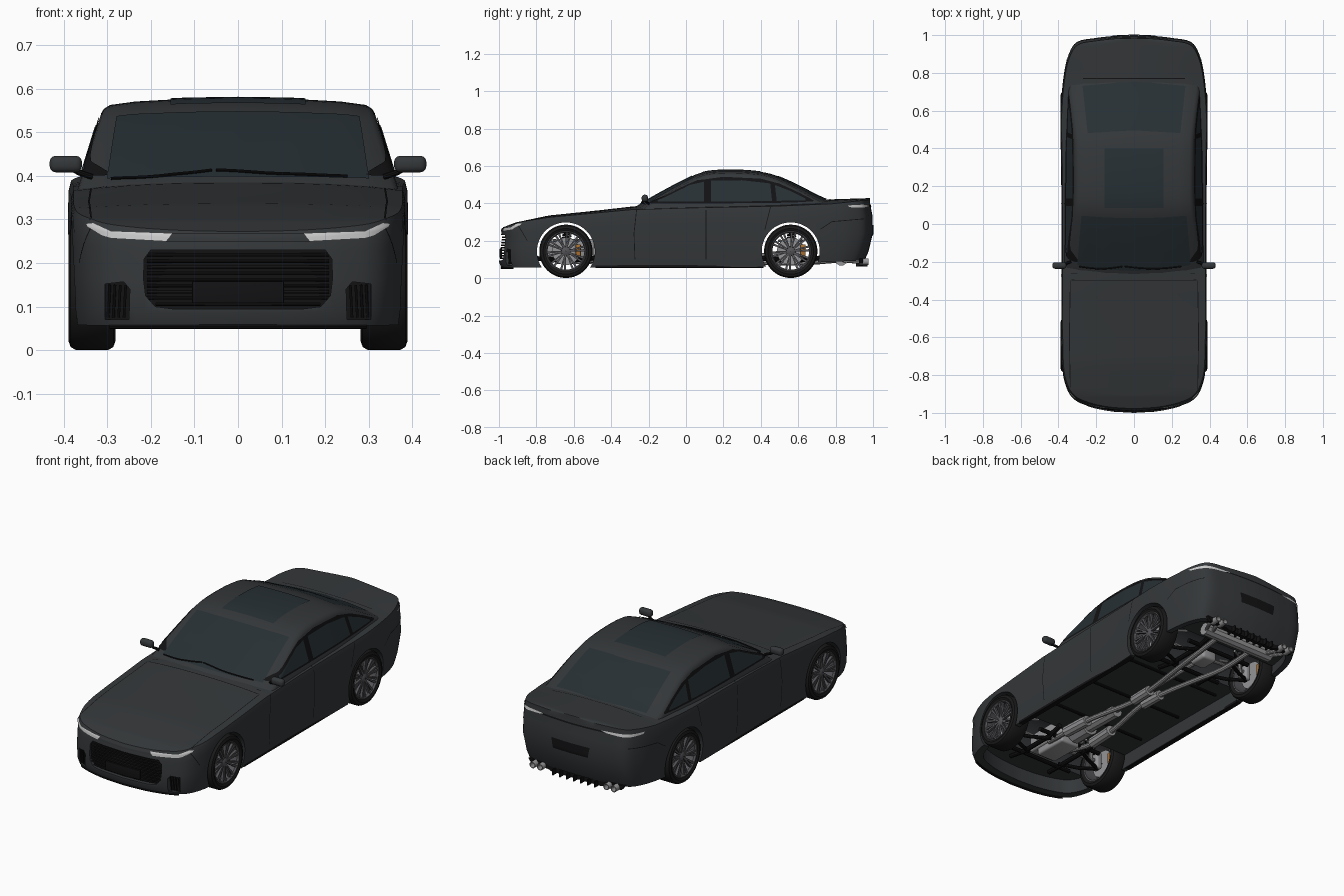
import bpy, bmesh, math
from mathutils import Vector, Matrix
from mathutils.bvhtree import BVHTree

if "Cube" in bpy.data.objects:
    bpy.data.objects.remove(bpy.data.objects["Cube"])

def mat(name, r, g, b):
    m = bpy.data.materials.new(name)
    m.diffuse_color = (r, g, b, 1)
    m.use_nodes = True
    m.node_tree.nodes["Principled BSDF"].inputs["Base Color"].default_value = m.diffuse_color
    return m
PAINT, GLASS = mat("paint", .034, .038, .041), mat("glass", .02, .029, .034)
BLACK, RUBBER = mat("black_trim", .006, .006, .007), mat("rubber", .01, .01, .011)
ALLOY, STEEL = mat("alloy", .09, .09, .1), mat("steel", .3, .3, .31)
LAMP, ORANGE = mat("lamp", .8, .82, .83), mat("caliper", .4, .16, .03)

def make(name, verts, faces, m):
    me = bpy.data.meshes.new(name)
    me.from_pydata([tuple(v) for v in verts], [], faces)
    bm = bmesh.new(); bm.from_mesh(me)
    bmesh.ops.recalc_face_normals(bm, faces=bm.faces)
    bm.to_mesh(me); bm.free()
    ob = bpy.data.objects.new(name, me)
    bpy.context.collection.objects.link(ob)
    me.materials.append(m)
    return ob

def lerp(tab, x):
    for (a, p), (b, q) in zip(tab, tab[1:]):
        if x <= b:
            return p + (q - p) * max(0, (x - a) / (b - a))
    return tab[-1][1]

def spline(pts, k=4):
    P = [Vector(p) for p in pts]
    P = [2 * P[0] - P[1]] + P + [2 * P[-1] - P[-2]]
    out = []
    for a, b, c, d in zip(P, P[1:], P[2:], P[3:]):
        for j in range(k):
            t = j / k
            out.append(.5 * (2*b + (c-a)*t + (2*a-5*b+4*c-d)*t*t + (3*b-a-3*c+d)*t**3))
    return out + [P[-2]]

def box(name, c, s, m, bevel=0):
    bm = bmesh.new()
    bmesh.ops.create_cube(bm, size=1, matrix=Matrix.Translation(c) @ Matrix.Diagonal((*s, 1)))
    if bevel:
        bmesh.ops.bevel(bm, geom=bm.edges[:], offset=bevel, segments=3, affect='EDGES', profile=.5)
    me = bpy.data.meshes.new(name); bm.to_mesh(me); bm.free()
    me.materials.append(m)
    ob = bpy.data.objects.new(name, me)
    bpy.context.collection.objects.link(ob)
    return ob

def tube(name, pts, r, m):
    cu = bpy.data.curves.new(name, 'CURVE')
    cu.dimensions, cu.bevel_depth, cu.bevel_resolution, cu.use_fill_caps = '3D', r, 3, True
    sp = cu.splines.new('POLY'); sp.points.add(len(pts) - 1)
    for p, q in zip(sp.points, pts):
        p.co = (*q, 1)
    cu.materials.append(m)
    ob = bpy.data.objects.new(name, cu)
    bpy.context.collection.objects.link(ob)

def prism(name, poly, y0, y1, m):
    n = len(poly)
    v = [(x, y, z) for y in (y0, y1) for x, z in poly]
    f = [tuple(range(n)), tuple(range(n, 2*n))] + [(i, (i+1) % n, n+(i+1) % n, n+i) for i in range(n)]
    return make(name, v, f, m)

def lathe(name, prof, c, m, side=1, n=48):
    v = [(c[0] + side*x, c[1] + r*math.cos(2*math.pi*i/n), c[2] + r*math.sin(2*math.pi*i/n)) for i in range(n) for x, r in prof]
    k = len(prof)
    f = [(i*k+j, i*k+(j+1) % k, (i+1) % n*k+(j+1) % k, (i+1) % n*k+j) for i in range(n) for j in range(k)]
    return make(name, v, f, m)

# lower body: stacked plan outlines, crowned deck, recessed floor
half = spline([(0, -1), (.12, -.992), (.2, -.978), (.255, -.962), (.305, -.94), (.34, -.905), (.364, -.85), (.379, -.77),
               (.384, -.6), (.384, -.3), (.384, 0), (.386, .3), (.39, .52), (.386, .65), (.37, .8), (.345, .9),
               (.3, .965), (.2, .985), (.1, .996), (0, 1)])
N = len(half); R = 2*N - 2
low = [(-1, .057), (.4, .06), (.75, .085), (1, .095)]
edge = [(-1, .272), (-.9, .302), (-.75, .325), (-.3, .366), (0, .375), (.5, .385), (.8, .398), (1, .42)]
crown = [(-1, .272), (-.93, .298), (-.75, .335), (-.5, .36), (-.25, .388), (.5, .412), (.75, .42), (1, .428)]
V, F = [], []
def ring(sx, sf, sr, zf):
    h = [(p.x*sx, p.y*(sf if p.y < 0 else sr), zf(p.y)) for p in half]
    V.extend(h + [(-x, y, z) for x, y, z in h[-2:0:-1]])
ring(.9, .94, .93, lambda y: .135)
ring(.9, .94, .93, lambda y: lerp(low, y))
for t, sx, sf, sr in [(0, .975, .988, .955), (.14, .988, 1, .975), (.45, 1, .997, 1), (.75, 1, .99, .996), (.93, .997, .985, .985), (1, .983, .978, .985)]:
    ring(sx, sf, sr, lambda y: lerp(low, y) + t*(lerp(edge, y) - lerp(low, y)))
for k in range(7):
    F += [(k*R+i, k*R+(i+1) % R, (k+1)*R+(i+1) % R, (k+1)*R+i) for i in range(R)]
F.append(tuple(range(R)))
T, rows = 7*R, []
for i in range(N):
    if i in (0, N-1):
        rows.append([T+i]*13); continue
    x, y, z = V[T+i]; row = [T+i]
    for j in range(1, 12):
        f = 1 - j/6
        row.append(len(V))
        V.append((x*f, y, z + (lerp(crown, half[i].y) - z)*(1 - abs(f)**2.5)))
    rows.append(row + [T+R-i])
for a, b in zip(rows, rows[1:]):
    F += [tuple(dict.fromkeys((a[j], a[j+1], b[j+1], b[j]))) for j in range(12)]
body = make("lower_body", V, F, PAINT)

# cabin: cross-sections along y
V, F = [], []
secs = spline([(-.285, .372), (-.24, .4), (-.1, .478), (0, .53), (.06, .557), (.12, .572), (.2, .578), (.3, .577), (.4, .568), (.48, .549), (.6, .496), (.7, .444), (.8, .4)], 3)
for y, z in secs:
    side = lambda q: (.352 - (q-.42)*.31) * lerp([(.35, 1), (.8, .96)], y)
    w = side(z-.035)
    h = [(side(.33), .33), (w, z-.035), (w-.006, z-.025), (w-.02, z-.016), (w*.75, z-.008), (w*.4, z-.002), (0, z)]
    h += [(-a, b) for a, b in h[-2::-1]]
    bow = lerp([(-.25, .03), (.08, .012), (.2, 0), (.4, -.005), (.8, -.03)], y)
    V += [(a, y + bow*(a/.35)**2, b) for a, b in h]
for i in range(len(secs)-1):
    F += [(i*13+j, i*13+(j+1) % 13, (i+1)*13+(j+1) % 13, (i+1)*13+j) for j in range(13)]
F += [tuple(range(13)), tuple(range(len(V)-13, len(V)))]
cabin = make("cabin", V, F, PAINT)

bm = bmesh.new(); bm.from_mesh(body.data); bm.from_mesh(cabin.data)
tree = BVHTree.FromBMesh(bm); bm.free()
def hit(a, b, axis, off):
    o, d = {'front': ((a, -2, b), (0, 1, 0)), 'rear': ((a, 2, b), (0, -1, 0)),
            'side': ((2, a, b), (-1, 0, 0)), 'top': ((a, b, 2), (0, 0, -1))}[axis]
    p, n, _, _ = tree.ray_cast(Vector(o), Vector(d))
    if p is None:
        p, n, _, _ = tree.find_nearest(Vector(o) + Vector(d)*1.1)
    return p + n*off*(-1 if n.dot(Vector(d)) > 0 else 1)

# panels laid onto the body surface between two polylines
def panel(name, A, B, axis, m, off=.003, k=10, rows=8, mirror=False):
    A, B = [[Vector(p).lerp(Vector(q), j/k) for p, q in zip(L, L[1:]) for j in range(k)] + [Vector(L[-1])] for L in (A, B)]
    n = len(A)
    v = [hit(*a.lerp(b, r/rows), axis, off) for r in range(rows+1) for a, b in zip(A, B)]
    f = [(r*n+i, r*n+i+1, (r+1)*n+i+1, (r+1)*n+i) for r in range(rows) for i in range(n-1)]
    if mirror:
        c = len(v)
        v += [(-p.x, p.y, p.z) for p in v]
        f += [tuple(c+i for i in reversed(q)) for q in f]
    return make(name, v, f, m)
def seam(name, pts, axis, shift, mirror=True):
    panel(name, pts, [(a+shift[0], b+shift[1]) for a, b in pts], axis, BLACK, .0015, 12, 1, mirror)

# glazing
panel("windshield", [(-.3, -.215), (-.15, -.24), (0, -.247), (.15, -.24), (.3, -.215)],
      [(-.278, .045), (-.14, .035), (0, .032), (.14, .035), (.278, .045)], 'top', GLASS, rows=16)
panel("rear_window", [(-.245, .48), (0, .495), (.245, .48)], [(-.272, .73), (0, .755), (.272, .73)], 'top', GLASS, rows=16)
panel("sunroof", [(-.155, .085), (.155, .085)], [(-.155, .4), (.155, .4)], 'top', GLASS, k=16, rows=16)
panel("side_window_trim", [(-.2, .402), (-.1, .445), (0, .497), (.06, .522), (.2, .541), (.4, .531), (.5, .504), (.6, .458), (.68, .416)],
      [(-.2, .398), (-.1, .398), (0, .398), (.06, .398), (.2, .399), (.4, .401), (.5, .402), (.6, .405), (.68, .41)], 'side', BLACK, mirror=True)
for nm, A, B in [("front_side_window", [(-.15, .413), (-.08, .445), (.02, .497), (.095, .514)], [(-.15, .407), (-.08, .407), (.02, .407), (.095, .407)]),
                 ("rear_side_window", [(.135, .52), (.3, .522), (.45, .505)], [(.135, .408), (.3, .409), (.46, .411)]),
                 ("quarter_window", [(.475, .497), (.56, .464), (.64, .424)], [(.485, .412), (.56, .413), (.64, .415)])]:
    panel(nm, A, B, 'side', GLASS, .005, mirror=True)

# panel gaps
seam("front_door_gap", [(-.265, .375), (-.28, .24), (-.275, .1)], 'side', (.004, 0))
seam("middle_door_gap", [(.105, .385), (.105, .1)], 'side', (.004, 0))
seam("rear_door_gap", [(.45, .38), (.42, .26)], 'side', (.004, 0))
seam("rear_bumper_gap", [(.72, .26), (.78, .3), (.95, .315)], 'side', (0, .004))
seam("front_bumper_gap", [(-.9, .285), (-.85, .2)], 'side', (.004, 0))
seam("hood_side_gap", [(.335, -.88), (.34, -.6), (.335, -.3)], 'top', (.004, 0))
seam("hood_rear_gap", [(-.33, -.3), (.33, -.3)], 'top', (0, .005), False)
seam("trunk_gap", [(-.27, .768), (.27, .768)], 'top', (0, .004), False)

# lamps and rear plate recess
panel("headlamp", [(.347, .289), (.33, .291), (.29, .272), (.15, .267)], [(.343, .283), (.31, .262), (.29, .256), (.165, .249)], 'front', LAMP, .004, mirror=True)
panel("nose_trim", [(-.15, .267), (.15, .267)], [(-.165, .249), (.165, .249)], 'front', PAINT, .004, 20)
panel("tail_lamp", [(.352, .388), (.31, .393), (.17, .39)], [(.35, .379), (.31, .376), (.2, .382)], 'rear', LAMP, .004, mirror=True)
panel("tail_trim", [(-.18, .39), (.18, .39)], [(-.2, .382), (.2, .382)], 'rear', BLACK, .003, 20, 2)
panel("rear_plate_panel", [(-.115, .285), (.115, .285)], [(-.105, .23), (.105, .23)], 'rear', BLACK, .003, 16)

# cut grille, intakes and wheel arches
grille = [(s*x, z) for s, pts in ((1, [(.15, .095), (.19, .1), (.212, .125), (.217, .165), (.215, .21), (.2, .23)]),
                                  (-1, [(.2, .23), (.215, .21), (.217, .165), (.212, .125), (.19, .1), (.15, .095)])) for x, z in pts]
vent = [(.25, .07), (.305, .07), (.305, .152), (.262, .157), (.248, .14)]
cutters = [prism("cut", grille, -1.1, -.955, BLACK)]
cutters += [prism("cut", [(s*x, z) for x, z in vent], -1.1, -.925, BLACK) for s in (1, -1)]
cutters += [lathe("cut", [(-.6, .001), (-.6, .155), (.6, .155), (.6, .001)], (0, y, .143), BLACK, 1, 64) for y in (-.642, .56)]
for c in cutters:
    c.hide_render = True
    md = body.modifiers.new("cut", 'BOOLEAN')
    md.object, md.operation, md.solver = c, 'DIFFERENCE', 'EXACT'
    bpy.context.view_layer.objects.active = body
    bpy.ops.object.modifier_apply(modifier=md.name)
    bpy.data.objects.remove(c)
prism("grille_back", grille, -.958, -.945, BLACK)
for i in range(9):
    z = .106 + i*.0142
    w = .19 if i == 0 else .21
    tube("grille_slat", [hit(w*j/10, z, 'front', -.009) for j in range(-10, 11)], .0042, RUBBER)
box("front_plate", (0, -.99, .133), (.21, .012, .05), BLACK, .002)
for s in (1, -1):
    prism("intake_back", [(s*x, z) for x, z in vent], -.928, -.915, BLACK)
    for i in range(4):
        x = .26 + i*.0125
        tube("intake_fin", [(s*p.x, p.y, p.z) for p in (hit(x+.004, .073, 'front', -.007), hit(x, .15, 'front', -.007))], .003, RUBBER)
tube("front_lip", [(p.x*k*.96, p.y*.985, .054) for k in (1, -1) for p in (half[16::-1] if k == 1 else half[1:17])], .006, BLACK)

# mirrors, wipers, sills
for s in (1, -1):
    box("door_mirror", (s*.395, -.22, .427), (.074, .034, .038), PAINT, .014)
    tube("mirror_stalk", [(s*.335, -.2, .398), (s*.365, -.212, .408), (s*.385, -.215, .42)], .007, BLACK)
    box("side_sill", (s*.362, -.035, .063), (.028, .9, .016), BLACK, .003)
for a, b in ((-.29, -.06), (-.05, .25)):
    tube("wiper", [hit(a+(b-a)*j/8, -.222 - .012*math.sin(math.pi*j/8), 'top', .006) for j in range(9)], .0035, BLACK)

# wheels with brakes and suspension
for y in (-.642, .56):
    for s in (1, -1):
        c = (s*.335, y, .1435)
        lathe("tyre", [(-.046, .106), (-.054, .122), (-.049, .136), (-.038, .1425), (.038, .1425), (.049, .136), (.054, .122), (.046, .106)], c, RUBBER, s, 64)
        lathe("rim_barrel", [(.048, .109), (.049, .104), (.04, .098), (-.045, .1), (-.046, .108)], c, ALLOY, s)
        lathe("hub", [(0, .001), (0, .026), (.034, .024), (.04, .014), (.041, .001)], c, ALLOY, s, 24)
        v, f = [], []
        for i in range(20):
            ang = math.pi/10 * (i - i % 2) + (.1 if i % 2 else -.1) + .16
            for r, x, w in ((.018, .036, .003), (.101, .045, .0058)):
                for dx, dw in ((0, -w), (0, w), (-.014, w), (-.014, -w)):
                    v.append((c[0] + s*(x+dx), y + r*math.cos(ang) - dw*math.sin(ang), c[2] + r*math.sin(ang) + dw*math.cos(ang)))
            o = i*8
            f += [(o, o+1, o+2, o+3), (o+4, o+5, o+6, o+7)] + [(o+j, o+(j+1) % 4, o+4+(j+1) % 4, o+4+j) for j in range(4)]
        make("rim_spokes", v, f, ALLOY)
        lathe("brake_disc", [(-.012, .001), (-.012, .074), (-.002, .074), (-.002, .001)], c, STEEL, s, 40)
        box("brake_caliper", (s*.33, y+.066, .147), (.036, .028, .066), ORANGE, .006)
        box("wheel_carrier", (s*.285, y, .1435), (.035, .05, .1), STEEL, .01)
        for dy in (-.09, .09):
            tube("lower_arm", [(s*.1, y+dy, .1), (s*.2, y+dy*.5, .092), (s*.29, y, .1)], .01, BLACK)
            tube("upper_arm", [(s*.16, y+dy*.7, .2), (s*.285, y, .19)], .007, STEEL)
        tube("damper", [(s*.25, y, .1), (s*.235, y+.01, .28)], .011, STEEL)
        tube("spring", [(s*(.243-.012*j/90) + .022*math.cos(j*.55), y+.005+.022*math.sin(j*.55), .17+.1*j/90) for j in range(91)], .004, BLACK)
        tube("drive_shaft", [(s*.03, y, .13), (s*.28, y, .1435)], .01, STEEL)
        tube("subframe_rail", [(s*.13, y-.2, .11), (s*.12, y-.1, .1), (s*.12, y+.1, .1), (s*.13, y+.2, .115)], .013, BLACK)
    for dy in (-.12, .12):
        tube("subframe_cross_member", [(-.2, y+dy, .105), (.2, y+dy, .105)], .012, BLACK)

# drivetrain underneath
box("engine_block", (0, -.62, .16), (.16, .26, .1), STEEL, .012)
box("oil_pan", (.01, -.6, .1), (.12, .2, .05), STEEL, .012)
tube("gearbox_bell", [(0, -.48, .13), (0, -.36, .13)], .055, STEEL)
tube("gearbox", [(0, -.36, .125), (0, -.14, .12)], .036, STEEL)
tube("propeller_shaft", [(0, -.14, .12), (0, .5, .125)], .012, STEEL)
box("differential", (0, .56, .13), (.09, .11, .07), STEEL, .015)
for y in (-.3, 0, .3):
    tube("floor_brace", [(-.3, y, .128), (.3, y, .128)], .008, BLACK)

# exhaust
for s in (1, -1):
    tube("exhaust_pipe", spline([(s*.07, -.6, .11), (s*.09, -.45, .09), (s*.08, -.25, .09), (s*.03, .02, .088), (s*.04, .2, .09), (s*.07, .4, .085), (s*.1, .6, .08), (s*.11, .8, .095)]), .014, STEEL)
    tube("catalyst", [(s*.09, -.44, .092), (s*.088, -.42, .092), (s*.083, -.31, .092), (s*.08, -.28, .092)], .03, STEEL)
    tube("centre_silencer", [(s*.032, .04, .09), (s*.036, .17, .09)], .028, STEEL)
    for x in (.2, .245):
        tube("tail_pipe", [(s*x*.85, .83, .095), (s*x, .9, .088), (s*x, .95, .088)], .01, STEEL)
        lathe("exhaust_tip", [(0, .017), (0, .013), (.05, .013), (.05, .017)], (0, 0, 0), STEEL, 1, 24).matrix_world = \
            Matrix.Translation((s*x, .925, .088)) @ Matrix.Rotation(math.pi/2, 4, 'Z')
tube("rear_silencer", [(-.22, .83, .1), (-.205, .83, .1), (.205, .83, .1), (.22, .83, .1)], .034, STEEL)

# rear diffuser
prism("diffuser", [(-.29, .104), (-.27, .078), (-.17, .076), (-.15, .068), (.15, .068), (.17, .076), (.27, .078), (.29, .104)], .925, .945, BLACK)
for i in range(-3, 4):
    box("diffuser_fin", (i*.042, .94, .078), (.006, .06, .03), BLACK)

# finish: convert curves, smooth shading
bpy.ops.object.select_all(action='SELECT')
bpy.context.view_layer.objects.active = body
bpy.ops.object.convert(target='MESH')
bpy.ops.object.shade_smooth_by_angle(angle=math.radians(32))
